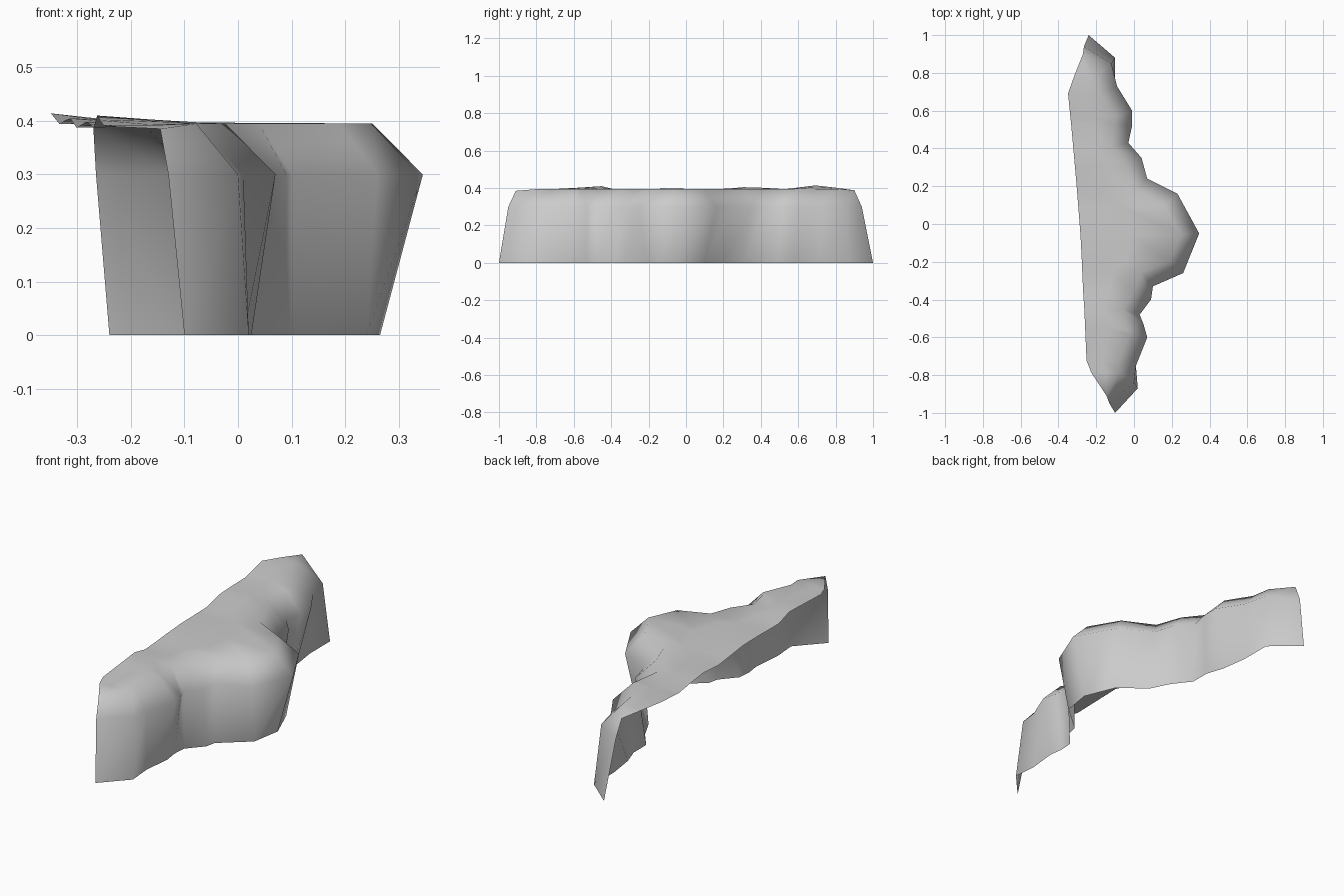
import bpy
import bmesh
from mathutils import Vector

cube = bpy.data.objects.get("Cube")
if cube:
    bpy.data.objects.remove(cube, do_unlink=True)

SHOULDER_Z, RIM_Z, RIM_INSET = 0.3, 0.395, 0.095

# Plan outline of the cliff foot, front end to back end
foot_path = [(-.1, -1), (.02, -.87), (.01, -.75), (.025, -.6), (.015, -.53),
             (.02, -.46), (.09, -.38), (.1, -.33), (.24, -.21), (.265, -.06),
             (.2, .1), (.07, .2), (.02, .3), (-.05, .39), (-.05, .49),
             (-.08, .58), (-.1, .72), (-.1, .88), (-.24, 1)]

# Plan outline of the overhanging shoulder, same stations
shoulder_path = [(-.13, -.95), (0, -.84), (.01, -.75), (.07, -.6), (.05, -.53),
                 (.03, -.48), (.09, -.4), (.1, -.33), (.26, -.26), (.345, -.05),
                 (.23, .16), (.07, .24), (.04, .35), (-.03, .43), (-.01, .52),
                 (-.01, .6), (-.09, .73), (-.12, .85), (-.265, .94)]

# Open back edge of the plateau: y, x, z
back_edge = [(-.91, -.145, .385), (-.75, -.25, .39), (-.45, -.263, .41),
             (-.35, -.27, .385), (-.1, -.28, .4), (.22, -.305, .385),
             (.33, -.315, .41), (.5, -.33, .39), (.7, -.35, .415), (.9, -.27, .388)]


def back_point(y):
    """Point of the back edge at a given y."""
    for (y0, x0, z0), (y1, x1, z1) in zip(back_edge, back_edge[1:]):
        if y <= y1:
            t = max(0, (y - y0) / (y1 - y0))
            return Vector((x0 + (x1 - x0) * t, y, z0 + (z1 - z0) * t))
    y, x, z = back_edge[-1]
    return Vector((x, y, z))


def inset_point(i):
    """Rim point, moved inward from the shoulder along its plan normal."""
    if i in (0, len(shoulder_path) - 1):
        y, x, z = back_edge[0 if i == 0 else -1]
        return Vector((x, y, z))
    tangent = Vector(shoulder_path[i + 1]) - Vector(shoulder_path[i - 1])
    inward = Vector((-tangent.y, tangent.x)).normalized()
    spot = Vector(shoulder_path[i]) + inward * RIM_INSET
    return Vector((spot.x, spot.y, RIM_Z))


# Loft the wall and plateau through one section per station
bm = bmesh.new()
sections = []
for i, (foot, shoulder) in enumerate(zip(foot_path, shoulder_path)):
    rim = inset_point(i)
    back = back_point(rim.y)
    middle = rim.lerp(back, 0.5)
    points = [Vector((*foot, 0)), Vector((*shoulder, SHOULDER_Z)), rim, middle, back]
    sections.append([bm.verts.new(p) for p in points])

for a, b in zip(sections, sections[1:]):
    for k in range(len(a) - 1):
        bm.faces.new((a[k], b[k], b[k + 1], a[k + 1]))

# Close the tapered ends where rim and back edge meet
bmesh.ops.remove_doubles(bm, verts=bm.verts[:], dist=0.001)
for face in bm.faces:
    face.smooth = True

mesh = bpy.data.meshes.new("cliff_ledge")
bm.to_mesh(mesh)
bm.free()
cliff = bpy.data.objects.new("cliff_ledge", mesh)
bpy.context.collection.objects.link(cliff)

# Plain grey stone
stone = bpy.data.materials.new("grey_stone")
stone.use_nodes = True
colour = (0.6, 0.6, 0.6, 1)
stone.diffuse_color = colour
stone.node_tree.nodes["Principled BSDF"].inputs["Base Color"].default_value = colour
mesh.materials.append(stone)
